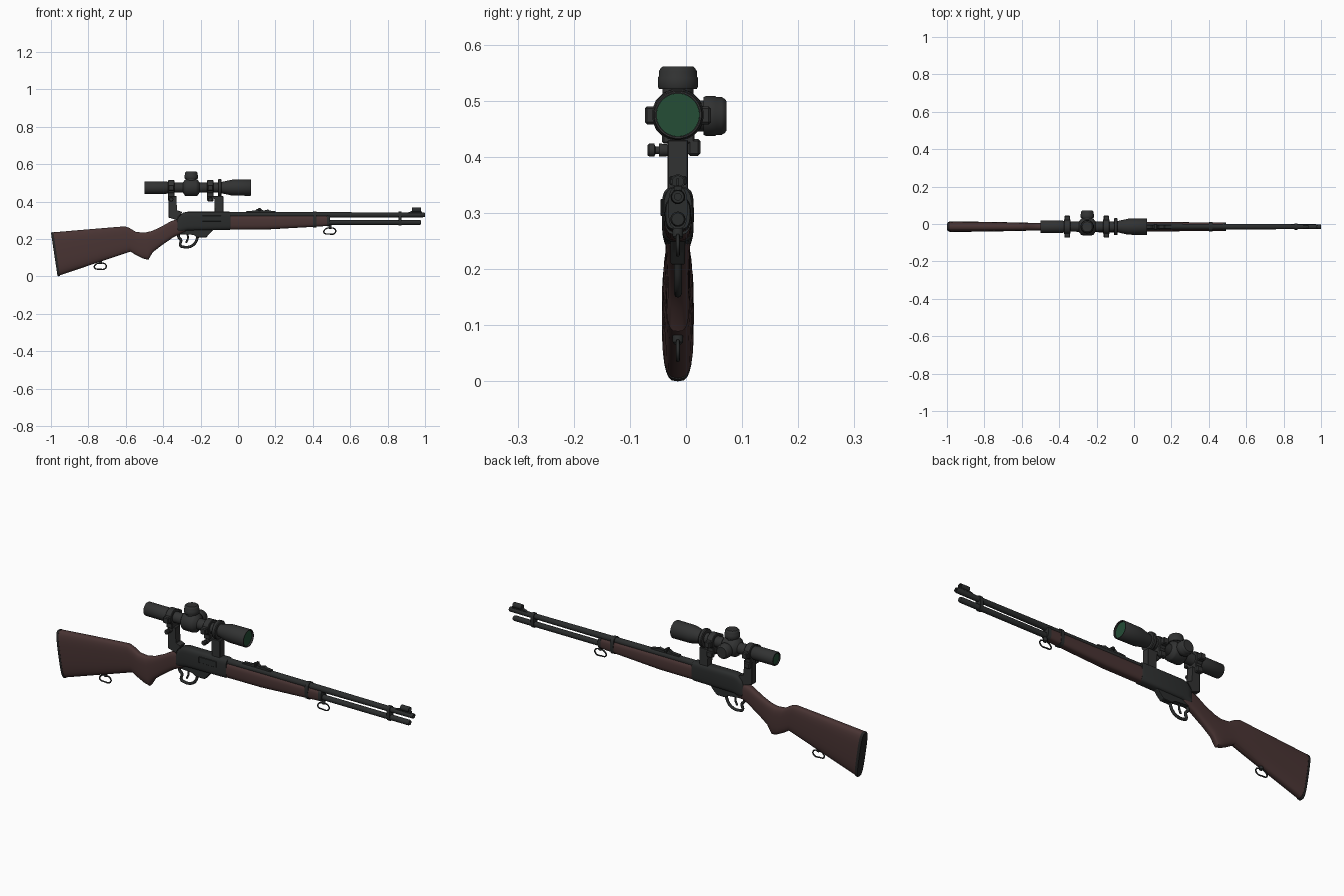
import bpy, bmesh, math
from mathutils import Vector, Matrix

if "Cube" in bpy.data.objects:
    bpy.data.objects.remove(bpy.data.objects["Cube"])

CY = -0.0145          # centre plane of the rifle
SZ = 0.475            # scope axis height


def material(name, rgb):
    m = bpy.data.materials.new(name)
    m.diffuse_color = (*rgb, 1)
    m.use_nodes = True
    m.node_tree.nodes["Principled BSDF"].inputs["Base Color"].default_value = m.diffuse_color
    return m


WOOD = material("walnut_wood", (0.066, 0.034, 0.033))
METAL = material("blued_metal", (0.024, 0.026, 0.026))
SCOPE = material("scope_black", (0.031, 0.032, 0.032))
PAD = material("butt_rubber", (0.020, 0.019, 0.019))
LENS = material("green_lens", (0.018, 0.075, 0.037))


def finish(name, bm, mat, smooth=35):
    bmesh.ops.recalc_face_normals(bm, faces=bm.faces)
    me = bpy.data.meshes.new(name)
    bm.to_mesh(me)
    bm.free()
    me.materials.append(mat)
    ob = bpy.data.objects.new(name, me)
    bpy.context.collection.objects.link(ob)
    if smooth:
        bpy.ops.object.select_all(action='DESELECT')
        ob.select_set(True)
        bpy.context.view_layer.objects.active = ob
        bpy.ops.object.shade_smooth_by_angle(angle=math.radians(smooth))
    return ob


def skin(bm, rings, cap=True):
    n = len(rings[0])
    for a, b in zip(rings, rings[1:]):
        for i in range(n):
            j = (i + 1) % n
            bm.faces.new((a[i], a[j], b[j], b[i]))
    if cap:
        bm.faces.new(rings[0])
        bm.faces.new(rings[-1])


def loft(name, stations, mat, power=2.6, n=28):
    """stations: (top x, top z, bottom x, bottom z, half width), rounded sections"""
    bm = bmesh.new()
    rings = []
    for tx, tz, bx, bz, hw in stations:
        ring = []
        for i in range(n):
            a = 2 * math.pi * i / n
            c, s = math.cos(a), math.sin(a)
            u = math.copysign(abs(c) ** (2 / power), c)
            v = math.copysign(abs(s) ** (2 / power), s) * 0.5 + 0.5
            ring.append(bm.verts.new((bx + (tx - bx) * v, CY + hw * u, bz + (tz - bz) * v)))
        rings.append(ring)
    skin(bm, rings)
    return finish(name, bm, mat)


def lathe(name, profile, mat, centre=(0, CY, 0), axis='X', n=24):
    """profile: (distance along axis, radius)"""
    bm = bmesh.new()
    rings = []
    for d, r in profile:
        ring = []
        for i in range(n):
            a = 2 * math.pi * (i + 0.5) / n
            c, s = r * math.cos(a), r * math.sin(a)
            p = {'X': (d, c, s), 'Y': (c, d, s), 'Z': (c, s, d)}[axis]
            ring.append(bm.verts.new(Vector(centre) + Vector(p)))
        rings.append(ring)
    skin(bm, rings)
    return finish(name, bm, mat)


def plate(name, outline, y0, y1, mat, bevel=0.0):
    """side outline (x, z) extruded across y"""
    bm = bmesh.new()
    skin(bm, [[bm.verts.new((x, y, z)) for x, z in outline] for y in (y0, y1)])
    if bevel:
        bmesh.ops.bevel(bm, geom=bm.edges[:], offset=bevel, segments=1, affect='EDGES')
    return finish(name, bm, mat, 0)


def box(name, x0, x1, y0, y1, z0, z1, mat, bevel=0.003):
    return plate(name, [(x0, z0), (x1, z0), (x1, z1), (x0, z1)], y0, y1, mat, bevel)


def wire(name, points, radius, mat, closed=False, spread=1.0):
    """bent rod through (x, z) points in the centre plane"""
    cu = bpy.data.curves.new(name, 'CURVE')
    cu.dimensions = '3D'
    cu.bevel_depth, cu.bevel_resolution, cu.resolution_u = radius, 2, 5
    cu.use_fill_caps = True
    sp = cu.splines.new('BEZIER')
    sp.bezier_points.add(len(points) - 1)
    for b, (x, z) in zip(sp.bezier_points, points):
        b.co = (x, 0, z)
        b.handle_left_type = b.handle_right_type = 'AUTO'
    sp.use_cyclic_u = closed
    cu.materials.append(mat)
    ob = bpy.data.objects.new(name, cu)
    bpy.context.collection.objects.link(ob)
    ob.location.y = CY
    ob.scale.y = spread
    bpy.ops.object.select_all(action='DESELECT')
    ob.select_set(True)
    bpy.context.view_layer.objects.active = ob
    bpy.ops.object.convert(target='MESH')
    return ob


# Stock, butt pad, fore-end
loft("stock", [(-.988, .236, -.953, .006, .028), (-.80, .252, -.76, .071, .026),
               (-.605, .268, -.575, .133, .022), (-.58, .259, -.545, .114, .021),
               (-.545, .238, -.508, .096, .021), (-.50, .234, -.480, .089, .021),
               (-.46, .243, -.455, .130, .020), (-.41, .266, -.41, .165, .020),
               (-.36, .295, -.345, .210, .022), (-.30, .315, -.28, .240, .024)], WOOD, 3.2)
loft("butt_pad", [(-1.0, .234, -.965, .002, .026), (-.996, .236, -.961, 0, .028),
                  (-.987, .237, -.952, .004, .0285)], PAD, 3.2)
loft("fore_end", [(-.045, .328, -.045, .250, .025), (.15, .328, .15, .251, .025),
                  (.40, .326, .40, .265, .023), (.48, .324, .48, .270, .022)], WOOD, 3)

# Receiver with sloped back
loft("receiver", [(-.325, .302, -.325, .245, .022), (-.318, .318, -.320, .236, .026),
                  (-.295, .341, -.295, .240, .028), (-.27, .346, -.27, .246, .0285),
                  (-.045, .346, -.045, .249, .0285), (-.039, .342, -.039, .253, .026)], METAL, 4)
plate("hammer", [(-.325, .30), (-.30, .30), (-.30, .335), (-.335, .336), (-.345, .328), (-.33, .322)],
      CY - .006, CY + .006, METAL, .002)
box("ejection_port", -.19, -.09, CY - .0305, CY - .02, .295, .325, METAL, .001)

# Trigger group
plate("trigger_plate", [(-.315, .225), (-.235, .225), (-.22, .208), (-.17, .208), (-.15, .232),
                        (-.13, .252), (-.31, .252)], CY - .013, CY + .013, METAL, .003)
wire("trigger_guard", [(-.312, .235), (-.318, .212), (-.305, .195), (-.308, .165), (-.292, .158),
                       (-.255, .160), (-.230, .178), (-.215, .212)], .007, METAL)
wire("trigger", [(-.272, .232), (-.268, .205), (-.278, .180)], .005, METAL)

# Barrel, magazine tube and bands
lathe("barrel", [(-.05, .017), (.4, .0155), (.992, .0125), (1.0, .011), (1.0, .006), (.97, .006)],
      METAL, (0, CY, .329))
lathe("magazine_tube", [(.42, .0135), (.972, .0135), (.978, .011)], METAL, (0, CY, .289))
loft("fore_end_band", [(.402, .346, .402, .262, .025), (.420, .346, .420, .261, .025)], METAL, 3)
loft("fore_end_cap", [(.476, .328, .476, .268, .0235), (.492, .326, .492, .271, .0215)], METAL, 3)
loft("muzzle_band", [(.857, .346, .857, .272, .017), (.873, .346, .873, .272, .017)], METAL, 3)

# Rear sight
plate("rear_sight", [(.04, .340), (.20, .340), (.20, .349), (.17, .352), (.16, .358), (.135, .352),
                     (.125, .360), (.10, .360), (.09, .352), (.045, .350)], CY - .009, CY + .009, METAL)
box("rear_sight_notch", .108, .122, CY - .015, CY + .015, .350, .366, METAL, .002)

# Front sight ramp, blade and hood
plate("front_sight_ramp", [(.895, .338), (.985, .338), (.985, .348), (.93, .350)],
      CY - .007, CY + .007, METAL)
plate("front_sight_blade", [(.94, .345), (.965, .345), (.965, .362), (.95, .362)],
      CY - .002, CY + .002, METAL)
lathe("front_sight_hood", [(.93, .010), (.93, .013), (.978, .013), (.978, .010), (.93, .010)],
      METAL, (0, CY, .356), n=16)

# Sling swivels
for name, x, z in (("rear", -.735, .082), ("front", .492, .270)):
    lathe(name + "_swivel_stud", [(-.016, .006), (-.012, .0095), (.0, .0095), (.012, .005)],
          METAL, (x, CY, z), 'Z', 12)
    wire(name + "_sling_loop", [(x, z - .010), (x + .030, z - .022), (x + .024, z - .040),
                                (x - .005, z - .043), (x - .032, z - .036), (x - .028, z - .020)],
         .0035, METAL, True)

# Scope tube: eyepiece, tube, bell, recessed ends
S = (0, CY, SZ)
lathe("scope_tube", [(-.492, .027), (-.5, .027), (-.5, .032), (-.497, .034), (-.385, .034), (-.365, .027),
                     (-.11, .027), (-.09, .030), (-.03, .043), (.067, .044), (.070, .042), (.070, .039),
                     (.058, .039)], SCOPE, S, n=32)
lathe("objective_lens", [(.057, .0385), (.061, .0385)], LENS, S, n=32)
lathe("eyepiece_lens", [(-.495, .0265), (-.491, .0265)], LENS, S, n=32)
lathe("power_ring", [(-.108, .028), (-.108, .043), (-.104, .046), (-.092, .046), (-.088, .043), (-.088, .028)],
      SCOPE, S)

# Turret housing and adjustment caps
lathe("turret_housing", [(-.295, .027), (-.283, .044), (-.275, .047), (-.225, .047), (-.217, .044),
                         (-.205, .027)], SCOPE, S, n=16)
CAP = [(.035, .028), (.046, .028), (.046, .034), (.050, .036), (.066, .036), (.069, .034),
       (.078, .034), (.083, .031), (.0865, .027)]
lathe("elevation_cap", CAP, SCOPE, (-.25, CY, SZ), 'Z')
lathe("windage_cap", CAP, SCOPE, (-.25, CY, SZ - .002), 'Y')

# Scope rings, clamps and knobs
for name, x in (("rear", -.357), ("front", -.148)):
    lathe(name + "_scope_ring", [(x - .017, .026), (x - .017, .037), (x - .014, .040), (x + .014, .040),
                                 (x + .017, .037), (x + .017, .026)], SCOPE, S)
    box(name + "_ring_lugs", x - .015, x + .015, CY - .059, CY + .059, .458, .490, SCOPE, .004)
    box(name + "_ring_base", x - .017, x + .017, CY - .028, CY + .030, .424, .450, SCOPE)
    plate(name + "_clamp_jaw", [(x - .017, .402), (x + .017, .402), (x + .017, .432), (x - .017, .432)],
          CY + .018, CY + .040, SCOPE, .004)
    lathe(name + "_clamp_knob", [(-.054, .009), (-.051, .012), (-.042, .012), (-.040, .007), (-.034, .007),
                                 (-.034, .012), (-.029, .012), (.02, .007)], SCOPE, (x, CY, .412), 'Y', 12)

# Raised mounts between receiver and scope
plate("rear_mount", [(-.372, .315), (-.322, .300), (-.322, .320), (-.300, .338), (-.300, .346),
                     (-.328, .352), (-.328, .430), (-.372, .430)], CY - .0185, CY + .0185, SCOPE, .002)
plate("front_mount", [(-.125, .340), (-.078, .340), (-.078, .430), (-.165, .430), (-.165, .418),
                      (-.125, .418)], CY - .0185, CY + .0185, SCOPE, .002)
